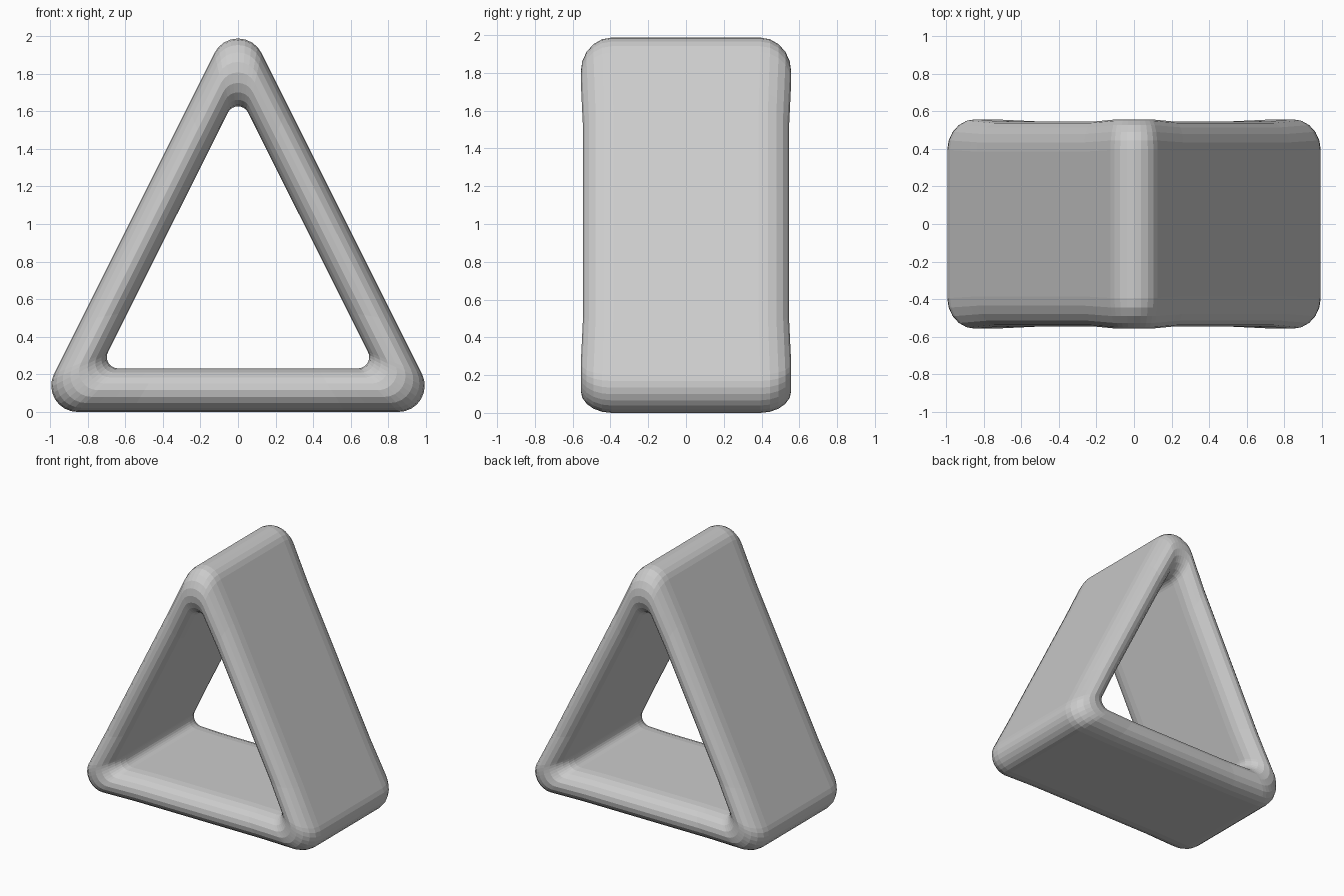
import bpy, bmesh
from math import sin, cos, pi, radians, atan2, hypot
from mathutils import Vector

cube = bpy.data.objects.get("Cube")
if cube:
    bpy.data.objects.remove(cube, do_unlink=True)

ARC, EDGE, ROUND = 8, 24, 10      # samples per corner, side and rim
DEPTH, RIM = 0.545, 0.16          # half depth and length of the rounded rim


def rounded_triangle(half_base, bottom, apex, radius):
    """Closed outline in x,z with a corner bulge weight for each point."""
    slope = atan2(apex - bottom, half_base)
    run = hypot(half_base, apex - bottom)
    inset = radius * (run + half_base) / (apex - bottom)
    centres = [Vector((half_base - inset, bottom + radius)),
               Vector((0, apex - radius / cos(slope))),
               Vector((inset - half_base, bottom + radius))]
    side = pi / 2 - slope         # direction of the right side's normal
    spans = [(-pi / 2, side), (side, pi - side), (pi - side, 1.5 * pi)]

    def at(corner, t):
        start, end = spans[corner]
        a = start + (end - start) * t
        return centres[corner] + radius * Vector((cos(a), sin(a)))

    points = []
    for c in range(3):
        points += [(at(c, i / ARC), 1.0) for i in range(ARC + 1)]
        first, last = at(c, 1), at((c + 1) % 3, 0)
        for i in range(1, EDGE):
            t = i / EDGE
            points.append((first.lerp(last, t), max(0, 1 - 6 * min(t, 1 - t))))
    return points


outer = rounded_triangle(1.08, 0.0, 2.16, 0.14)
inner = rounded_triangle(0.735, 0.232, 1.70, 0.06)

# Wall section: (blend from outer to inner, y), rounded at front and back
section = []
for sign in (-1, 1):
    for i in range(ROUND + 1):
        a = pi * i / ROUND
        blend = (1 - cos(a)) / 2
        y = DEPTH - RIM + RIM * sin(a)
        section.append((blend if sign < 0 else 1 - blend, sign * y))

# Sweep the section around the triangle
bm = bmesh.new()
rings = []
for (o, bulge), (n, _) in zip(outer, inner):
    ring = []
    for blend, y in section:
        p = o.lerp(n, blend)
        ring.append(bm.verts.new((p.x, y * (1 + 0.022 * bulge), p.y)))
    rings.append(ring)
for k, ring in enumerate(rings):
    following = rings[(k + 1) % len(rings)]
    for j in range(len(ring)):
        m = (j + 1) % len(ring)
        bm.faces.new((ring[j], following[j], following[m], ring[m]))
bmesh.ops.recalc_face_normals(bm, faces=bm.faces)

mesh = bpy.data.meshes.new("triangle_frame")
bm.to_mesh(mesh)
bm.free()
frame = bpy.data.objects.new("triangle_frame", mesh)
bpy.context.collection.objects.link(frame)

# Plain grey
grey = bpy.data.materials.new("light_grey")
grey.use_nodes = True
colour = (0.6, 0.6, 0.6, 1)
grey.diffuse_color = colour
grey.node_tree.nodes["Principled BSDF"].inputs["Base Color"].default_value = colour
mesh.materials.append(grey)
